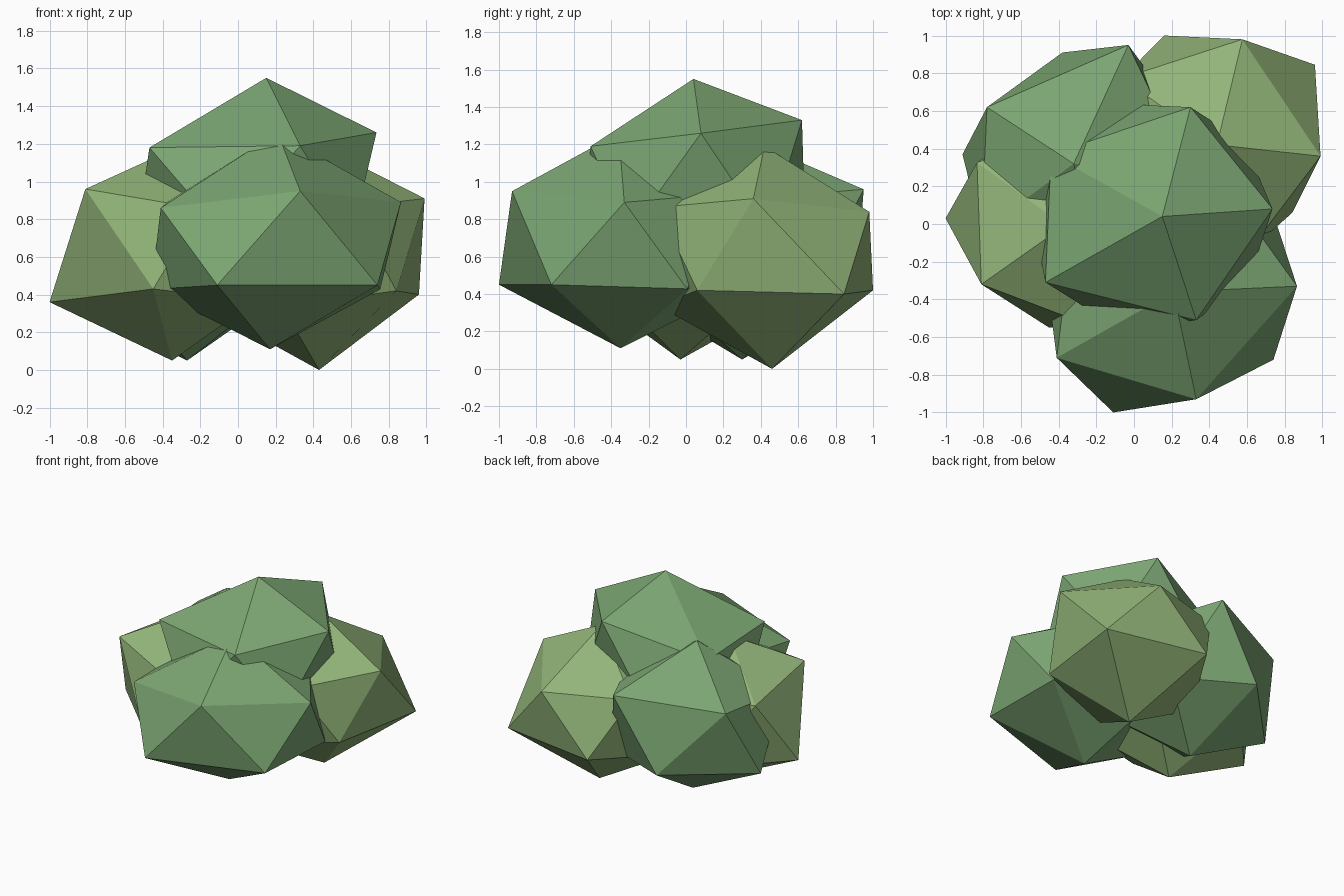
import bpy, bmesh
from math import radians
from mathutils import Matrix, Vector

if "Cube" in bpy.data.objects:
    bpy.data.objects.remove(bpy.data.objects["Cube"])


def material(name, rgb):
    m = bpy.data.materials.new(name)
    m.diffuse_color = (*rgb, 1)
    m.use_nodes = True
    m.node_tree.nodes["Principled BSDF"].inputs["Base Color"].default_value = m.diffuse_color
    return m


GREEN = material("leaf_green", (0.20, 0.38, 0.17))
OLIVE = material("leaf_olive", (0.29, 0.46, 0.19))


def clump(name, mat, centre, radius, half_height, yaw, pulls):
    """Squashed icosahedron; each pull moves the nearest corner for an irregular look."""
    bm = bmesh.new()
    xf = (Matrix.Translation(centre) @ Matrix.Rotation(radians(yaw), 4, 'Z')
          @ Matrix.Diagonal((radius, radius, half_height, 1)))
    bmesh.ops.create_icosphere(bm, subdivisions=1, radius=1, matrix=xf)
    free = list(bm.verts)
    for p in pulls:
        p = Vector(p)
        v = min(free, key=lambda u: (u.co - p).length)
        v.co = p
        free.remove(v)
    bmesh.ops.recalc_face_normals(bm, faces=bm.faces)
    me = bpy.data.meshes.new(name)
    bm.to_mesh(me)
    bm.free()
    me.materials.append(mat)
    ob = bpy.data.objects.new(name, me)
    bpy.context.collection.objects.link(ob)
    return ob


# Crown of the bush
clump("top_clump", GREEN, (0.09, 0.05, 0.98), 0.70, 0.56, 2, [
    (0.15, 0.04, 1.55), (0.30, 0.62, 1.33), (0.735, 0.08, 1.26),
    (0.33, -0.51, 1.19), (-0.47, -0.31, 1.18), (-0.44, 0.37, 1.12)])

# Front clump
clump("front_clump", GREEN, (0.20, -0.355, 0.685), 0.74, 0.575, -75, [
    (0.21, -0.36, 1.26), (0.33, -0.93, 0.95), (-0.11, -1.0, 0.45),
    (0.74, -0.72, 0.45), (-0.41, -0.71, 0.86), (0.865, -0.33, 0.89),
    (0.17, -0.35, 0.11)])

# Left clump
clump("left_clump", OLIVE, (-0.37, -0.01, 0.61), 0.64, 0.55, 216, [
    (-1.0, 0.03, 0.36), (-0.81, -0.32, 0.96), (-0.45, -0.55, 0.43),
    (-0.35, -0.03, 0.05)])

# Back left clump
clump("back_left_clump", GREEN, (-0.32, 0.32, 0.64), 0.68, 0.59, 68, [
    (-0.03, 0.95, 0.96), (-0.78, 0.62, 0.89), (-0.91, 0.37, 0.36),
    (-0.38, 0.91, 0.41), (-0.81, -0.04, 0.83), (-0.27, 0.30, 0.05)])

# Back right clump
clump("back_right_clump", OLIVE, (0.42, 0.42, 0.60), 0.67, 0.59, 0, [
    (0.44, 0.42, 1.19), (0.99, 0.36, 0.91), (0.96, 0.845, 0.40),
    (0.84, 0.06, 0.42), (0.575, 0.98, 0.84), (0.16, 1.0, 0.42),
    (0.43, 0.46, 0.0)])
